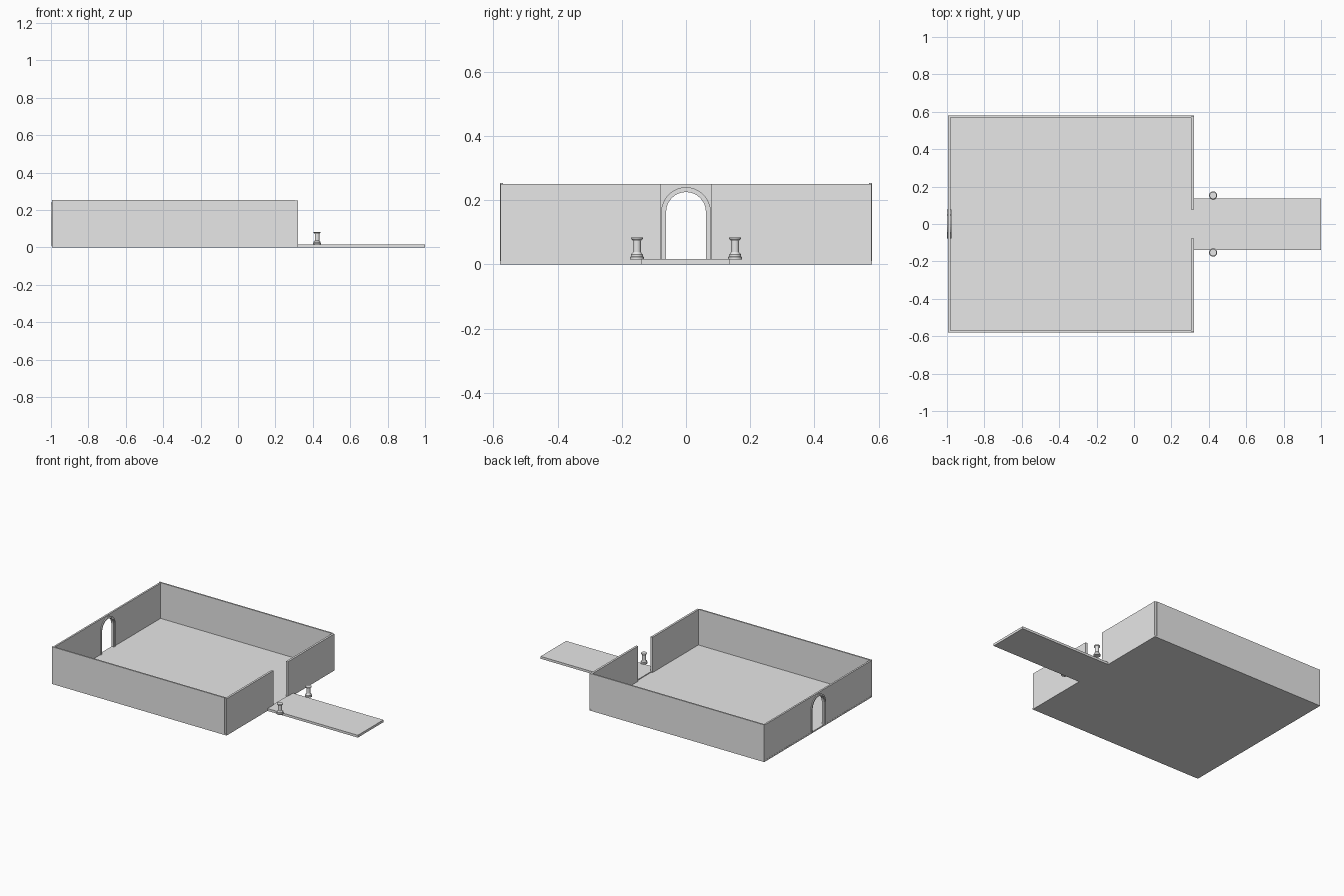
import bpy, bmesh, math
from mathutils import Vector

cube = bpy.data.objects.get("Cube")
if cube:
    bpy.data.objects.remove(cube, do_unlink=True)

stone = bpy.data.materials.new("pale_grey_stone")
stone.use_nodes = True
grey = (0.8, 0.8, 0.8, 1)
stone.diffuse_color = grey
stone.node_tree.nodes["Principled BSDF"].inputs["Base Color"].default_value = grey


def finish(name, bm):
    bmesh.ops.recalc_face_normals(bm, faces=bm.faces)
    mesh = bpy.data.meshes.new(name)
    bm.to_mesh(mesh)
    bm.free()
    mesh.materials.append(stone)
    obj = bpy.data.objects.new(name, mesh)
    bpy.context.collection.objects.link(obj)
    return obj


def box(name, low, high):
    low, high = Vector(low), Vector(high)
    bm = bmesh.new()
    bmesh.ops.create_cube(bm, size=1)
    for v in bm.verts:
        v.co = (low + high) / 2 + v.co * (high - low)
    return finish(name, bm)


def slab(name, outline, x0, x1):
    """Extrude a (y, z) outline along x."""
    bm = bmesh.new()
    face = bm.faces.new([bm.verts.new((x0, y, z)) for y, z in outline])
    new = bmesh.ops.extrude_face_region(bm, geom=[face])["geom"]
    moved = [g for g in new if isinstance(g, bmesh.types.BMVert)]
    bmesh.ops.translate(bm, verts=moved, vec=(x1 - x0, 0, 0))
    bmesh.ops.triangulate(bm, faces=[f for f in bm.faces if len(f.verts) > 4])
    return finish(name, bm)


def arch(radius, steps=16):
    """Doorway curve, from the right foot over the top to the left foot."""
    curve = [(radius * math.cos(math.pi * i / steps),
              SPRING + radius * math.sin(math.pi * i / steps))
             for i in range(steps + 1)]
    return [(radius, FLOOR)] + curve + [(-radius, FLOOR)]


FLOOR, TOP, SPRING = 0.01, 0.25, 0.163
HALF = 0.58

# Floor and entrance path
box("floor", (-0.995, -HALF, 0), (0.32, HALF, FLOOR))
box("entrance_path", (0.315, -0.14, 0), (1, 0.135, 0.016))

# Side walls and the two halves of the entrance wall
for side, s in (("left", 1), ("right", -1)):
    y = sorted((s * 0.57, s * HALF))
    box(side + "_side_wall", (-0.995, y[0], FLOOR), (0.305, y[1], TOP + 0.003))
    y = sorted((s * 0.078, s * (HALF - 0.002)))
    box(side + "_entrance_wall", (0.306, y[0], FLOOR), (0.32, y[1], TOP))

# Rear wall with an arched doorway
end = HALF - 0.01
slab("arched_wall",
     [(end, FLOOR), (end, TOP), (-end, TOP), (-end, FLOOR)] + arch(0.066)[::-1],
     -0.994, -0.982)

# Stepped door surround
slab("arch_trim", arch(0.077) + arch(0.068)[::-1], -1.0, -0.975)
slab("arch_lining", arch(0.07) + arch(0.062)[::-1], -0.997, -0.979)


# Turned posts beside the path
def post(name, x, y, sides=20):
    profile = [(0, 0.015), (0.022, 0.015), (0.022, 0.022), (0.019, 0.025),
               (0.019, 0.03), (0.015, 0.034), (0.0125, 0.038), (0.0125, 0.073),
               (0.015, 0.077), (0.019, 0.079), (0.019, 0.084), (0, 0.084)]
    bm = bmesh.new()
    pts = [bm.verts.new((r, 0, z)) for r, z in profile]
    edges = [bm.edges.new(pair) for pair in zip(pts, pts[1:])]
    bmesh.ops.spin(bm, geom=pts + edges, cent=(0, 0, 0), axis=(0, 0, 1),
                   angle=math.tau, steps=sides)
    bmesh.ops.remove_doubles(bm, verts=bm.verts, dist=0.0001)
    bmesh.ops.translate(bm, verts=bm.verts, vec=(x, y, 0))
    obj = finish(name, bm)
    bpy.ops.object.select_all(action="DESELECT")
    obj.select_set(True)
    bpy.context.view_layer.objects.active = obj
    bpy.ops.object.shade_smooth_by_angle(angle=math.radians(30))


post("left_post", 0.423, 0.153)
post("right_post", 0.423, -0.153)
